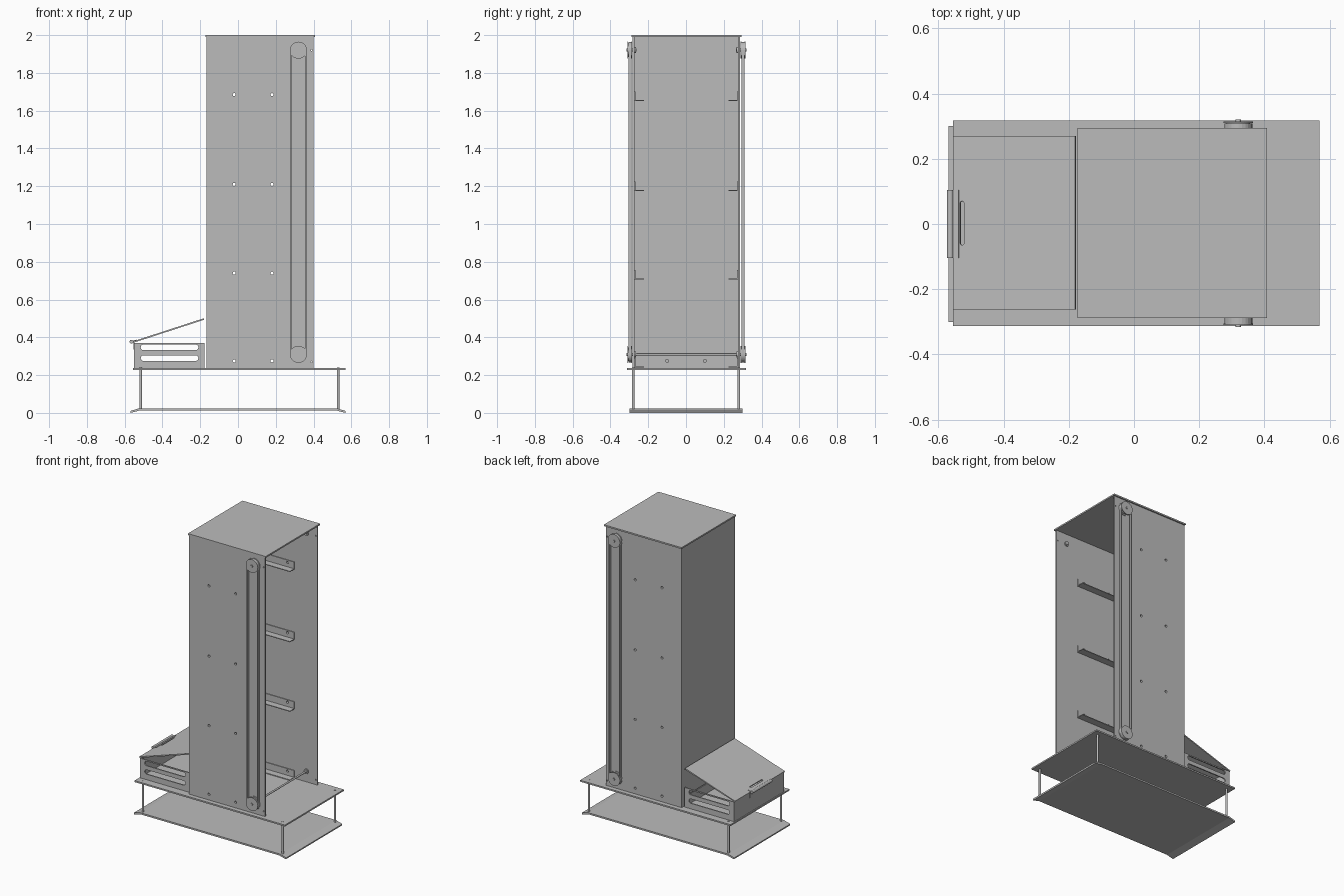
import bpy, bmesh
from math import pi, sin, cos, atan2, hypot
from mathutils import Matrix, Vector

if "Cube" in bpy.data.objects:
    bpy.data.objects.remove(bpy.data.objects["Cube"])

grey = bpy.data.materials.new("plain grey")
grey.use_nodes = True
grey.diffuse_color = (0.5, 0.5, 0.5, 1)
grey.node_tree.nodes["Principled BSDF"].inputs["Base Color"].default_value = (0.5, 0.5, 0.5, 1)

# Columns map the drawing plane (u, v, thickness) to the world
PLANES = {
    "x": Matrix(((0, 0, 1, 0), (1, 0, 0, 0), (0, 1, 0, 0), (0, 0, 0, 1))),
    "y": Matrix(((1, 0, 0, 0), (0, 0, -1, 0), (0, 1, 0, 0), (0, 0, 0, 1))),
    "z": Matrix.Identity(4),
}


def rect(u0, u1, v0, v1):
    return [(u0, v0), (u1, v0), (u1, v1), (u0, v1)]


def slot(u0, u1, v0, v1, n=12):
    """Rounded-end outline; a circle when the box is square."""
    r = min(u1 - u0, v1 - v0) / 2
    tall = v1 - v0 > u1 - u0
    pts = []
    for end in (0, 1):
        for i in range(n + 1):
            a = pi * (i / n + end) - (0 if tall else pi / 2)
            cu = u0 + r if tall or end else u1 - r
            cv = (v0 + r if end else v1 - r) if tall else v0 + r
            pts.append((cu + r * cos(a), cv + r * sin(a)))
    return pts


def circle(u, v, r):
    return [(u + r * cos(i * pi / 16), v + r * sin(i * pi / 16)) for i in range(32)]


def plate(name, outlines, lo, hi, axis="z", matrix=None):
    """Flat part: first outline is the edge, the others are holes."""
    curve = bpy.data.curves.new(name, "CURVE")
    curve.dimensions = "2D"
    curve.fill_mode = "BOTH"
    curve.extrude = (hi - lo) / 2
    for pts in outlines:
        s = curve.splines.new("POLY")
        s.points.add(len(pts) - 1)
        for p, (u, v) in zip(s.points, pts):
            p.co = (u, v, 0, 1)
        s.use_cyclic_u = True
    tmp = bpy.data.objects.new(name + " outline", curve)
    bpy.context.collection.objects.link(tmp)
    bpy.context.view_layer.update()
    mesh = bpy.data.meshes.new_from_object(tmp.evaluated_get(bpy.context.evaluated_depsgraph_get()))
    bpy.data.objects.remove(tmp)
    bm = bmesh.new()
    bm.from_mesh(mesh)
    bmesh.ops.remove_doubles(bm, verts=bm.verts, dist=1e-5)
    offset = Vector((0, 0, 0))
    offset["xyz".index(axis)] = (lo + hi) / 2
    bmesh.ops.transform(bm, matrix=(matrix or Matrix.Identity(4)) @ Matrix.Translation(offset) @ PLANES[axis],
                        verts=bm.verts)
    bmesh.ops.recalc_face_normals(bm, faces=bm.faces)
    bm.to_mesh(mesh)
    bm.free()
    mesh.materials.clear()
    mesh.materials.append(grey)
    for f in mesh.polygons:
        f.use_smooth = False
        f.material_index = 0
    ob = bpy.data.objects.new(name, mesh)
    bpy.context.collection.objects.link(ob)
    return ob


def rod(name, u, v, r, lo, hi, axis):
    return plate(name, [circle(u, v, r)], lo, hi, axis)


# Base: bottom sheet with bent ends, deck and corner posts
half = [(0.525, 0.024), (0.57, 0.01), (0.568, 0), (0.52, 0.013)]
plate("bottom_sheet", [half + [(-u, v) for u, v in reversed(half)]], -0.3, 0.3, "y")
plate("deck", [rect(-0.555, 0.57, -0.313, 0.317)], 0.227, 0.237)
for x in (-0.515, 0.53):
    for y in (-0.28, 0.28):
        rod("post", x, y, 0.007, 0.018, 0.239, "z")

# Tower: open on the +x side
levels = [0.275, 0.74, 1.21, 1.685]
holes = [circle(x, z, 0.008) for x in (-0.02, 0.18) for z in levels]
holes += [circle(0.39, z, 0.004) for z in (0.27, 1.92)]
plate("tower_top", [rect(-0.173, 0.408, -0.288, 0.295)], 1.99, 2.0)
plate("end_wall", [rect(-0.272, 0.276, 0.237, 1.99)]
      + [circle(y, 0.275, 0.008) for y in (-0.1, 0.1)], -0.168, -0.158, "x")
for y in (-0.2, 0.2):
    rod("wall_disc", y, 0.3, 0.045, -0.158, -0.152, "x")

PULLEY_X = 0.32
for s, wall in ((-1, -0.282), (1, 0.286)):
    def across(a, b):
        """Span measured outward from the side wall."""
        return sorted((wall + s * a, wall + s * b))

    plate("side_wall", [rect(-0.168, 0.4, 0.237, 1.99)] + holes, *across(-0.01, 0), "y")

    # Angle brackets inside the wall
    for z in levels:
        base = z - 0.034
        plate("bracket_upright", [rect(-0.07, 0.23, base, base + 0.05), circle(-0.02, z, 0.008),
                                  circle(0.18, z, 0.008)], *across(-0.015, -0.01), "y")
        y0, y1 = across(-0.06, -0.01)
        plate("bracket_shelf", [rect(-0.07, 0.23, y0, y1)], base, base + 0.005)

    # Belt drive outside the wall
    plate("belt", [slot(PULLEY_X - 0.043, PULLEY_X + 0.043, 0.267, 1.963),
                   slot(PULLEY_X - 0.036, PULLEY_X + 0.036, 0.274, 1.956)],
          *across(0.007, 0.023), "y")
    for z in (0.31, 1.92):
        rod("pulley_hub", PULLEY_X, z, 0.036, *across(0.004, 0.026), "y")
        for a in (0.003, 0.024):
            rod("pulley_flange", PULLEY_X, z, 0.045, *across(a, a + 0.004), "y")
        rod("pulley_axle", PULLEY_X, z, 0.008, *across(-0.02, 0.034), "y")
        rod("axle_collar", PULLEY_X, z, 0.016, *across(-0.018, -0.01), "y")
rod("cross_shaft", PULLEY_X, 0.31, 0.006, -0.28, 0.28, "y")

# Tray with slotted sides
slots = [slot(-0.515, -0.21, z, z + 0.03) for z in (0.275, 0.332)]
for lo in (-0.262, 0.262):
    plate("tray_side", [rect(-0.55, -0.178, 0.238, 0.37)] + slots, lo, lo + 0.008, "y")
plate("tray_floor", [rect(-0.55, -0.178, -0.262, 0.27)], 0.238, 0.246)
plate("tray_end", [rect(-0.262, 0.27, 0.238, 0.37)], -0.55, -0.542, "x")
plate("tray_back", [rect(-0.262, 0.27, 0.238, 0.31)], -0.186, -0.178, "x")

# Sloping lid with a finger slot, hinged at the low edge
run, rise = 0.375, 0.122
length = hypot(run, rise)
tilt = Matrix.Translation((-0.555, 0, 0.375)) @ Matrix.Rotation(-atan2(rise, run), 4, "Y")
plate("lid", [rect(0, length, -0.262, 0.27), slot(0.024, 0.036, -0.065, 0.07)], -0.004, 0.004, "z", tilt)
rod("hinge_pin", -0.564, 0.377, 0.01, -0.105, 0.105, "y")
plate("hinge_leaf", [rect(-0.105, 0.105, 0.335, 0.377)], -0.554, -0.55, "x")
plate("hinge_lid_leaf", [rect(0, 0.02, -0.105, 0.105)], 0.004, 0.007, "z", tilt)
